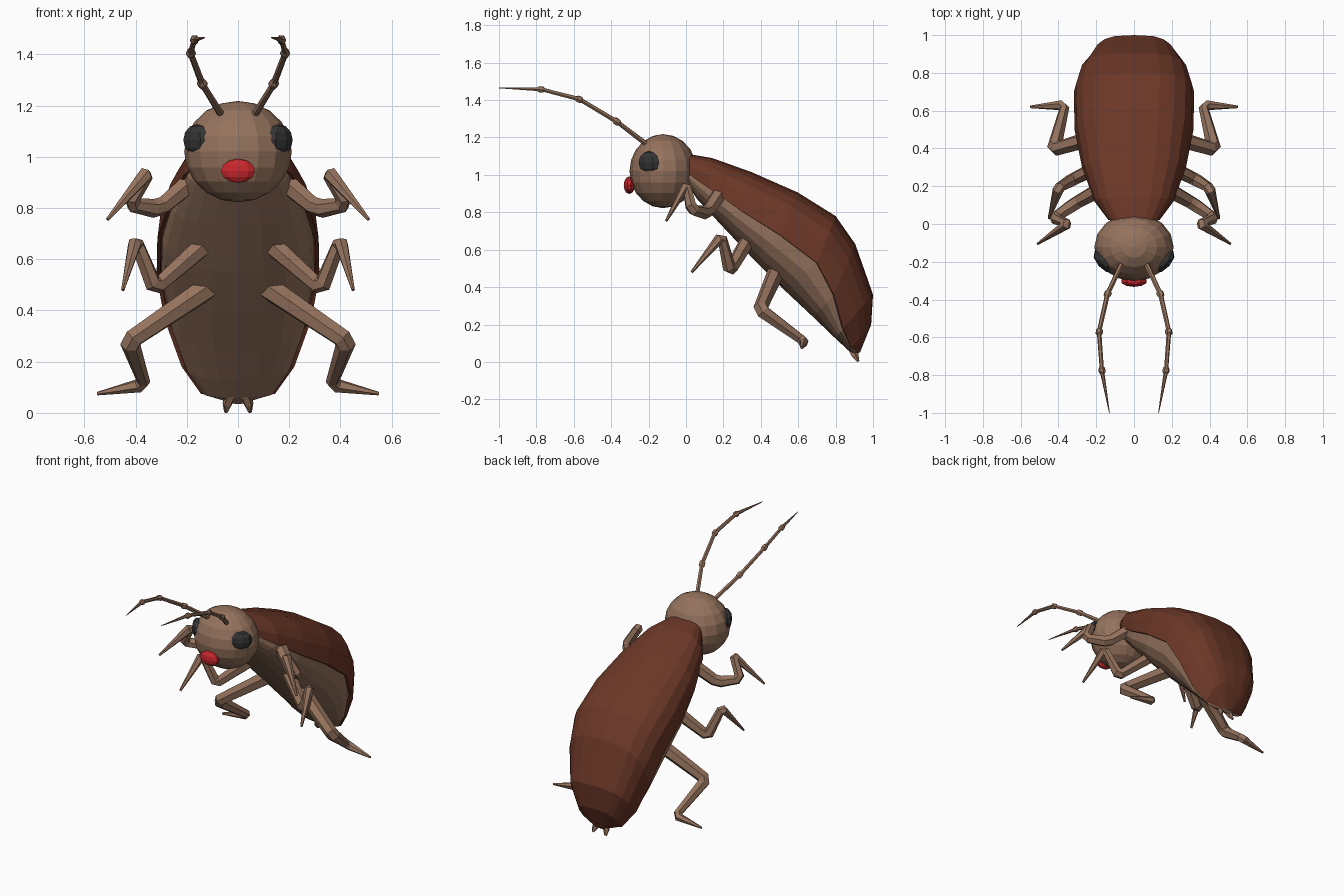
import bpy, bmesh, math
from mathutils import Vector, Matrix

if "Cube" in bpy.data.objects:
    bpy.data.objects.remove(bpy.data.objects["Cube"])


def material(name, rgb):
    m = bpy.data.materials.new(name)
    m.diffuse_color = (*rgb, 1)
    m.use_nodes = True
    m.node_tree.nodes["Principled BSDF"].inputs["Base Color"].default_value = m.diffuse_color
    return m


SKIN = material("skin_brown", (0.30, 0.17, 0.11))
SHELL = material("shell_brown", (0.145, 0.038, 0.02))
DARK = material("eye_dark", (0.035, 0.035, 0.035))
RED = material("nose_red", (0.58, 0.02, 0.025))


def finish(bm, name, mat, mirror=False):
    bmesh.ops.recalc_face_normals(bm, faces=bm.faces)
    me = bpy.data.meshes.new(name)
    bm.to_mesh(me)
    bm.free()
    me.materials.append(mat)
    ob = bpy.data.objects.new(name, me)
    bpy.context.collection.objects.link(ob)
    if mirror:
        ob.modifiers.new("Mirror", 'MIRROR').use_mirror_merge = False
    return ob


def loft(rings, closed, caps):
    bm = bmesh.new()
    vs = [[bm.verts.new(p) for p in r] for r in rings]
    n = len(rings[0])
    for a, b in zip(vs, vs[1:]):
        for i in range(n if closed else n - 1):
            j = (i + 1) % n
            bm.faces.new((a[i], a[j], b[j], b[i]))
    if caps:
        bm.faces.new(vs[0])
        bm.faces.new(vs[-1])
    return bm


def ball(name, center, radii, mat, u=12, v=8, tilt=(0, 0, 0), mirror=False):
    bm = bmesh.new()
    bmesh.ops.create_uvsphere(bm, u_segments=u, v_segments=v, radius=1)
    rot = Matrix.Identity(4)
    for axis, ang in zip("XYZ", tilt):
        rot = Matrix.Rotation(math.radians(ang), 4, axis) @ rot
    bm.transform(Matrix.Translation(center) @ rot @ Matrix.Diagonal((*radii, 1)))
    return finish(bm, name, mat, mirror)


def limb(name, pts, radii, mat, sides=6, cut=0.024, joints=0.0):
    """Tapered tube through pts with chamfered (or swollen) joints, mirrored in x."""
    P = [Vector(p) for p in pts]
    path = [(P[0], radii[0])]
    for i in range(1, len(P) - 1):
        back = (P[i - 1] - P[i]).normalized() * cut
        ahead = (P[i + 1] - P[i]).normalized() * cut
        if joints:
            path += [(P[i] + back, radii[i]), (P[i] + back * .5, radii[i] + joints),
                     (P[i] + ahead * .5, radii[i] + joints), (P[i] + ahead, radii[i])]
        else:
            path += [(P[i] + back, radii[i]), (P[i] + ahead, radii[i])]
    path.append((P[-1], radii[-1]))
    rings, normal, last = [], None, None
    for i, (p, r) in enumerate(path):
        a = path[max(i - 1, 0)][0]
        b = path[min(i + 1, len(path) - 1)][0]
        t = ((p - a).normalized() + (b - p).normalized()).normalized()
        if normal is None:
            normal = t.orthogonal().normalized()
        else:
            normal = last.rotation_difference(t) @ normal
        last = t
        side = t.cross(normal)
        rings.append([p + (normal * math.cos(k) + side * math.sin(k)) * r
                      for k in (2 * math.pi * s / sides for s in range(sides))])
    return finish(loft(rings, True, True), name, mat, True)


# Body stations: half width, rim (y, z), back ridge (y, z), belly line (y, z), squareness
STATIONS = [
    (0.135, (0.02, 1.00), (0.02, 1.11), (0.00, 0.96), 0.75),
    (0.21, (0.12, 0.93), (0.14, 1.09), (0.06, 0.87), 0.75),
    (0.275, (0.30, 0.805), (0.35, 1.015), (0.19, 0.73), 0.75),
    (0.315, (0.50, 0.68), (0.60, 0.905), (0.36, 0.55), 0.75),
    (0.318, (0.70, 0.53), (0.80, 0.78), (0.52, 0.39), 0.72),
    (0.285, (0.79, 0.36), (0.905, 0.63), (0.68, 0.24), 0.68),
    (0.22, (0.84, 0.18), (1.0, 0.36), (0.80, 0.125), 0.66),
    (0.145, (0.885, 0.075), (0.99, 0.20), (0.87, 0.06), 0.66),
    (0.04, (0.915, 0.05), (0.93, 0.05), (0.91, 0.035), 0.8),
]


def arch(w, rim, crest, n, power, reach=1.0):
    out = []
    for i in range(n + 1):
        a = math.pi * i / n
        c, s = math.cos(a), max(math.sin(a), 0)
        x = w * math.copysign(abs(c) ** power, c)
        t = s ** power * reach
        out.append(Vector((x, rim[0] + (crest[0] - rim[0]) * t,
                           rim[1] + (crest[1] - rim[1]) * t)))
    return out


# Wing shell
shell = finish(loft([arch(w, e, c, 10, q) for w, e, c, b, q in STATIONS], False, False),
               "wing_shell", SHELL)
mod = shell.modifiers.new("Thickness", 'SOLIDIFY')
mod.thickness = 0.015
mod.offset = -1

# Belly, closed underneath the shell
rings = []
for w, e, c, b, q in STATIONS:
    top = arch(w * 0.94, e, c, 10, 0.8, 0.7)
    under = arch(w * 0.94, e, b, 10, 0.9)
    rings.append(top + under[::-1][1:-1])
finish(loft(rings, True, True), "belly", SKIN)

# Head, eyes and nose
ball("head", (0, -0.122, 1.02), (0.21, 0.18, 0.198), SKIN, 16, 10)
ball("eye", (0.161, -0.198, 1.065), (0.036, 0.072, 0.062), DARK, 8, 6, (0, 0, -41), True)
ball("nose", (0, -0.303, 0.945), (0.07, 0.03, 0.047), RED, 10, 6)

# Antennae
limb("antenna", [(0.05, -0.18, 1.14), (0.14, -0.37, 1.285), (0.185, -0.57, 1.405),
                 (0.17, -0.775, 1.458), (0.13, -1.0, 1.465)],
     [0.015, 0.013, 0.012, 0.011, 0.002], SKIN, 6, 0.02, 0.007)

# Legs
limb("front_leg", [(0.15, 0.2, 0.93), (0.31, 0.11, 0.795), (0.425, 0.03, 0.815),
                   (0.35, 0.0, 0.945), (0.51, -0.105, 0.755)],
     [0.044, 0.037, 0.032, 0.03, 0.007], SKIN)
limb("middle_leg", [(0.10, 0.35, 0.685), (0.325, 0.235, 0.487), (0.40, 0.19, 0.675),
                    (0.45, 0.03, 0.48)],
     [0.044, 0.036, 0.029, 0.007], SKIN)
limb("rear_leg", [(0.10, 0.49, 0.50), (0.425, 0.395, 0.28), (0.365, 0.63, 0.11),
                  (0.55, 0.62, 0.075)],
     [0.048, 0.04, 0.028, 0.007], SKIN)

# Tail spikes
limb("tail_spike", [(0.025, 0.88, 0.08), (0.04, 0.90, 0.04), (0.047, 0.92, 0.003)],
     [0.022, 0.02, 0.008], SKIN, 5, 0.008)
